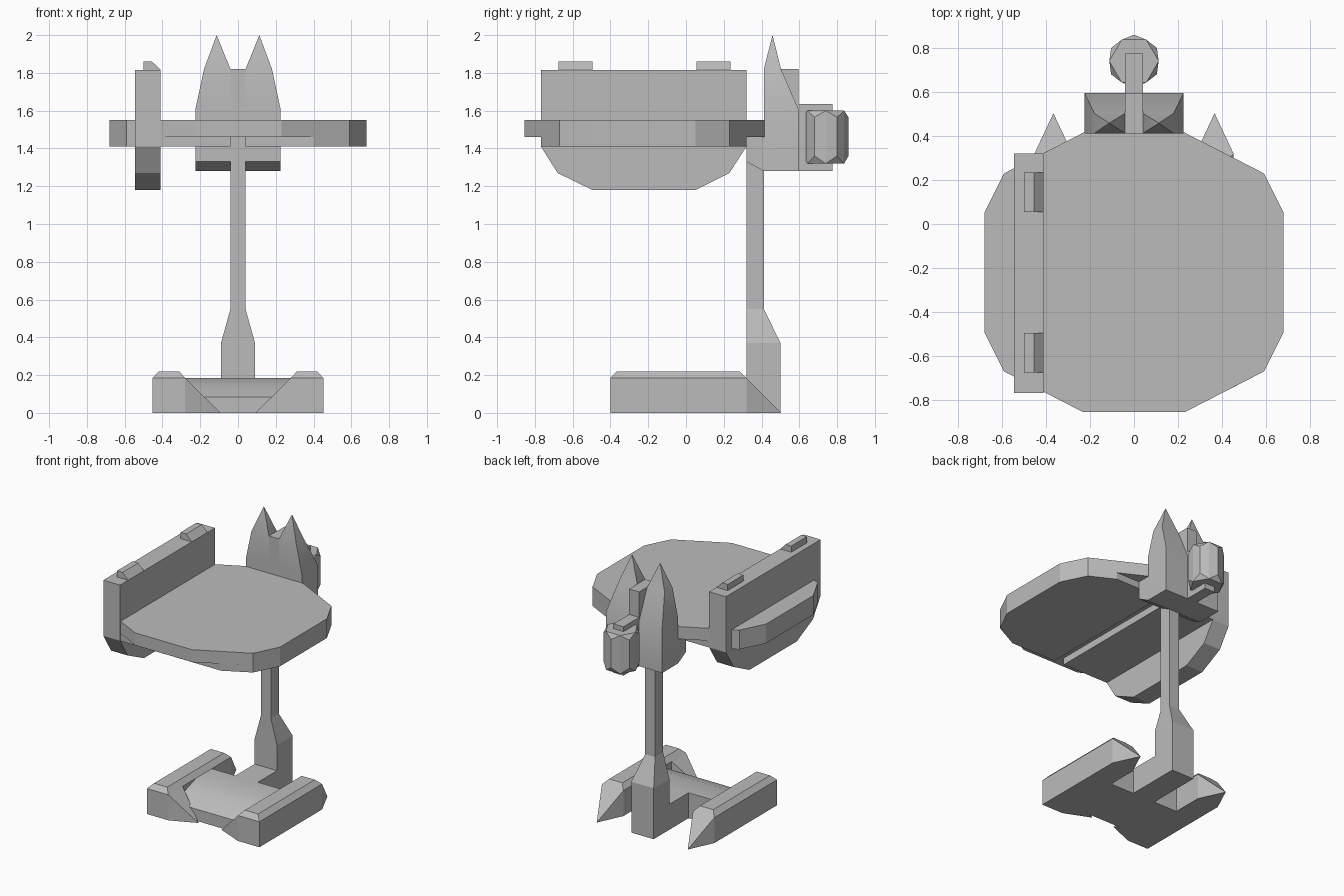
import bpy, bmesh, math
from mathutils import Vector

cube = bpy.data.objects.get("Cube")
if cube:
    bpy.data.objects.remove(cube, do_unlink=True)

grey = bpy.data.materials.new("plain grey")
grey.use_nodes = True
grey.diffuse_color = (0.5, 0.5, 0.5, 1)
grey.node_tree.nodes["Principled BSDF"].inputs["Base Color"].default_value = (0.5, 0.5, 0.5, 1)


def finish(name, bm, smooth=False):
    bmesh.ops.recalc_face_normals(bm, faces=bm.faces)
    mesh = bpy.data.meshes.new(name)
    bm.to_mesh(mesh)
    bm.free()
    obj = bpy.data.objects.new(name, mesh)
    bpy.context.collection.objects.link(obj)
    mesh.materials.append(grey)
    if smooth:
        bpy.ops.object.select_all(action='DESELECT')
        obj.select_set(True)
        bpy.context.view_layer.objects.active = obj
        bpy.ops.object.shade_smooth_by_angle(angle=math.radians(30))
    return obj


def loft(name, rings, smooth=False):
    """Join equal rings of points with sides and cap both ends."""
    bm = bmesh.new()
    rows = [[bm.verts.new(p) for p in ring] for ring in rings]
    for a, b in zip(rows, rows[1:]):
        for i in range(len(a)):
            j = (i + 1) % len(a)
            bm.faces.new((a[i], a[j], b[j], b[i]))
    bm.faces.new(rows[0])
    bm.faces.new(rows[-1])
    bmesh.ops.remove_doubles(bm, verts=bm.verts, dist=0.0005)
    return finish(name, bm, smooth)


def rect(x0, x1, y0, y1, z):
    return [(x0, y0, z), (x1, y0, z), (x1, y1, z), (x0, y1, z)]


def side_prism(name, profile, x0, x1, smooth=False):
    return loft(name, [[(x, y, z) for y, z in profile] for x in (x0, x1)], smooth)


def flat_prism(name, outline, z0, z1):
    return loft(name, [[(x, y, z) for x, y in outline] for z in (z0, z1)])


def hull(name, points):
    bm = bmesh.new()
    for p in points:
        bm.verts.new(p)
    bmesh.ops.convex_hull(bm, input=bm.verts)
    bmesh.ops.dissolve_limit(bm, angle_limit=0.01, verts=bm.verts, edges=bm.edges)
    return finish(name, bm)


# Table top: thin plate with two thicker halves below, leaving a centre groove
half = [(0.23, 0.415), (0.59, 0.23), (0.68, 0.05), (0.68, -0.49), (0.59, -0.67), (0.23, -0.855)]
flat_prism("table_top", half + [(-x, y) for x, y in reversed(half)], 1.46, 1.55)
under = [(0.04, 0.32), (0.415, 0.32)] + half[1:5] + [(0.4, -0.768), (0.04, -0.768)]
for side, s in (("left", 1), ("right", -1)):
    flat_prism(side + "_underside", [(x * s, y) for x, y in under], 1.41, 1.46)

# Side panel with two chamfered tabs along its top edge
side_prism("side_panel", [(-0.768, 1.815), (-0.768, 1.41), (-0.68, 1.27), (-0.495, 1.18),
                          (0.05, 1.18), (0.23, 1.27), (0.32, 1.41), (0.32, 1.815)], -0.545, -0.41)
for name, y in (("front", -0.675), ("rear", 0.055)):
    tab = [(-0.5, 1.81), (-0.5, 1.86), (-0.455, 1.86), (-0.41, 1.815), (-0.41, 1.81)]
    loft(name + "_tab", [[(x, v, z) for x, z in tab] for v in (y, y + 0.18)])

# Post flaring into a wide foot
loft("post", [rect(-0.09, 0.09, 0.32, 0.5, 0), rect(-0.09, 0.09, 0.32, 0.5, 0.37),
              rect(-0.04, 0.04, 0.32, 0.412, 0.55), rect(-0.04, 0.04, 0.32, 0.412, 1.46)])

# Base deck with rounded front and a neck to the post
side_prism("base_deck", [(-0.3, 0), (-0.3, 0.085), (-0.2, 0.145), (-0.08, 0.185),
                         (0.1, 0.185), (0.1, 0)], -0.285, 0.285, True)
loft("base_neck", [rect(-0.09, 0.09, 0.09, 0.33, z) for z in (0, 0.185)])

for side, s in (("left", 1), ("right", -1)):
    # Base rail with bevelled top, rear spike and inward claw
    loft(side + "_rail", [rect(0.28 * s, 0.452 * s, -0.4, 0.32, 0),
                          rect(0.28 * s, 0.452 * s, -0.4, 0.32, 0.185),
                          rect(0.312 * s, 0.418 * s, -0.367, 0.285, 0.22)])
    hull(side + "_rear_spike", [(x * s, 0.32, z) for x in (0.28, 0.452) for z in (0, 0.185)]
         + [(0.366 * s, 0.503, 0)])
    hull(side + "_claw", [(0.28 * s, y, z) for y in (-0.4, -0.235) for z in (0, 0.185)]
         + [(0.092 * s, -0.32, 0)])
    # Pointed bracket half, and its block tucked under the table
    tip = (0.113 * s, 0.458, 2.0)
    loft(side + "_horn", [rect(0.04 * s, 0.225 * s, 0.412, 0.595, 1.28),
                          rect(0.04 * s, 0.225 * s, 0.412, 0.595, 1.61),
                          rect(0.04 * s, 0.18 * s, 0.412, 0.503, 1.82), [tip] * 4], True)
    side_prism(side + "_bracket_block", [(0.32, 1.33), (0.412, 1.28), (0.412, 1.46), (0.32, 1.46)],
               0.04 * s, 0.225 * s)

# Stepped centre fin between the horns
side_prism("centre_fin", [(0.412, 1.28), (0.775, 1.28), (0.775, 1.635), (0.595, 1.635),
                          (0.595, 1.82), (0.412, 1.82)], -0.04, 0.04)

# Faceted knob: six-sided body with twisted end caps
knob = []
for z, turn, r in ((1.32, 0, 0.112), (1.36, 30, 0.12), (1.565, 30, 0.12), (1.6, 0, 0.112)):
    for i in range(6):
        a = math.radians(60 * i + turn)
        knob.append(Vector((r * math.cos(a), 0.74 + r * math.sin(a), z)))
hull("knob", knob)
